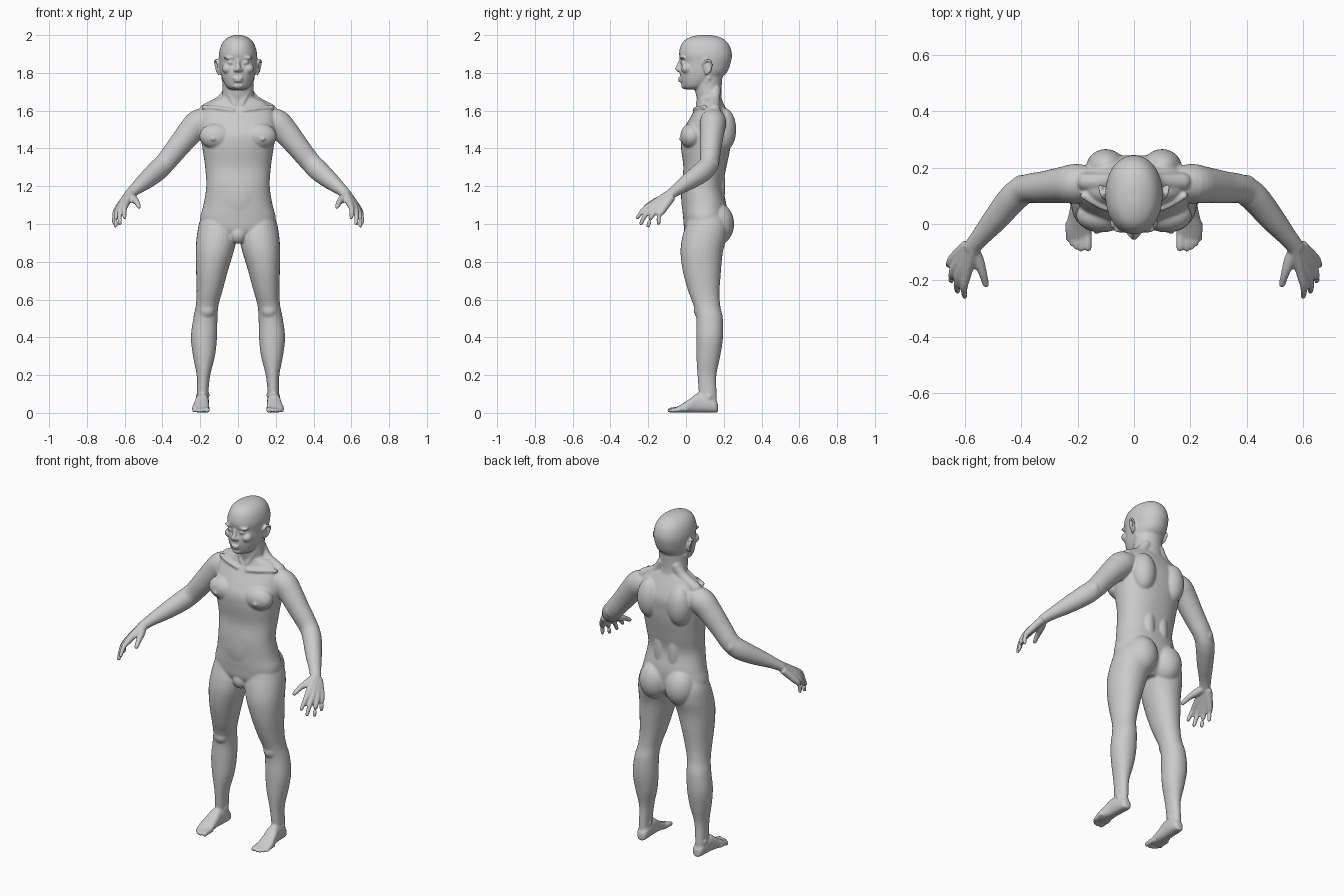
import bpy, bmesh, math
from mathutils import Vector, Matrix

bm = bmesh.new()
X, Y, Z = Vector((1, 0, 0)), Vector((0, 1, 0)), Vector((0, 0, 1))


def spline(pts, steps):
    """Catmull-Rom interpolation of tuples of any length."""
    p = [pts[0]] + list(pts) + [pts[-1]]
    out = []
    for i in range(1, len(p) - 2):
        for k in range(steps):
            t = k / steps
            out.append([0.5 * (2 * b + (c - a) * t + (2 * a - 5 * b + 4 * c - d) * t * t
                               + (3 * b - a - 3 * c + d) * t ** 3)
                        for a, b, c, d in zip(p[i - 1], p[i], p[i + 1], p[i + 2])])
    return out + [list(pts[-1])]


def loft(pts, frame=None, power=2.0, both=False, steps=4, n=28):
    """Skin rings (x, y, z, r1, r2); fixed frame, or one following the path."""
    rings = spline(pts, steps)
    for s in ((1, -1) if both else (1,)):
        loops = []
        for i, (x, y, z, r1, r2) in enumerate(rings):
            if frame:
                u, v = frame
            else:
                a, b = rings[max(i - 1, 0)], rings[min(i + 1, len(rings) - 1)]
                t = (Vector(b[:3]) - Vector(a[:3])).normalized()
                u = t.cross(Z if abs(t.z) < 0.95 else Y).normalized()
                v = u.cross(t)
            loop = []
            for k in range(n):
                c, d = math.cos(math.tau * k / n), math.sin(math.tau * k / n)
                c = math.copysign(abs(c) ** (2 / power), c)
                d = math.copysign(abs(d) ** (2 / power), d)
                q = Vector((x, y, z)) + u * c * r1 + v * d * r2
                loop.append(bm.verts.new((q.x * s, q.y, q.z)))
            loops.append(loop)
        faces = [bm.faces.new(loops[0]), bm.faces.new(loops[-1])]
        for a, b in zip(loops, loops[1:]):
            faces += [bm.faces.new((a[k], a[(k + 1) % n], b[(k + 1) % n], b[k])) for k in range(n)]
        bmesh.ops.recalc_face_normals(bm, faces=faces)


def blob(c, r, both=True):
    for s in ((1, -1) if both else (1,)):
        m = Matrix.Translation((c[0] * s, c[1], c[2])) @ Matrix.Diagonal((*r, 1))
        bmesh.ops.create_uvsphere(bm, u_segments=24, v_segments=16, radius=1, matrix=m)


def limb(pts, **kw):
    """Round tube (x, y, z, r) with a rounded tip, on both sides."""
    loft([(x, y, z, r, r) for x, y, z, r in pts], both=True, n=16, **kw)
    blob(pts[-1][:3], (pts[-1][3],) * 3)


# torso: z, centre y, half width, half depth
torso = [(.91, .10, .07, .06), (.96, .10, .18, .105), (1.03, .10, .20, .115), (1.1, .097, .183, .117),
         (1.2, .087, .168, .11), (1.3, .1, .174, .114), (1.4, .104, .188, .13), (1.47, .108, .2, .133),
         (1.53, .123, .205, .12), (1.59, .13, .195, .092), (1.64, .13, .15, .068), (1.67, .125, .09, .06)]
loft([(0, cy, z, rx, ry) for z, cy, rx, ry in torso], (X, Y), 2.25, n=48)
blob((.085, .165, 1.0), (.09, .09, .112))          # buttocks
blob((.115, .03, 1.465), (.09, .06, .068))         # chest
blob((.132, -.027, 1.45), (.011, .01, .011))       # nipples
blob((.1, .2, 1.5), (.07, .066, .115))             # shoulder blades
blob((.045, .165, 1.2), (.042, .043, .15))         # lower back
blob((0, .01, 1.15), (.1, .036, .13), False)       # belly
blob((0, .025, .945), (.045, .04, .05), False)     # groin
limb([(.022, .045, 1.6, .012), (.1, .056, 1.612, .011), (.18, .1, 1.617, .012)])  # collarbones

# neck with side muscles and shoulder slopes
loft([(0, .13, 1.58, .09, .07), (0, .125, 1.65, .085, .066), (0, .118, 1.71, .082, .07),
      (0, .12, 1.8, .08, .075)], (X, Y))
limb([(.075, .125, 1.78, .016), (.055, .085, 1.71, .015), (.018, .062, 1.63, .012)])
limb([(.04, .155, 1.72, .03), (.085, .15, 1.655, .03), (.17, .15, 1.605, .032)])

# head: z, front y, back y, half width
head = [(1.712, .0, .08, .035), (1.725, -.015, .11, .06), (1.76, -.027, .165, .08), (1.8, -.033, .215, .092),
        (1.855, -.027, .237, .099), (1.9, -.037, .243, .101), (1.945, -.027, .23, .09),
        (1.975, -.005, .205, .07), (1.992, .03, .17, .043), (2.0, .07, .13, .018)]
loft([(0, (f + b) / 2, z, w, (b - f) / 2) for z, f, b, w in head], (X, Y), 2.1, n=48)
loft([(0, -.022, 1.875, .01, .012), (0, -.034, 1.845, .011, .014), (0, -.042, 1.818, .015, .016),
      (0, -.032, 1.805, .012, .012)], (X, Y))      # nose
blob((.014, -.034, 1.815), (.011, .014, .01))      # nostrils
blob((.04, -.012, 1.855), (.018, .018, .013))      # eyes
blob((.042, -.016, 1.88), (.034, .017, .009))      # brows
blob((.055, .004, 1.822), (.03, .029, .026))       # cheeks
blob((0, -.029, 1.771), (.027, .014, .006), False)  # lips
blob((0, -.027, 1.757), (.023, .014, .007), False)
blob((0, -.004, 1.732), (.03, .023, .018), False)  # chin
blob((.102, .113, 1.828), (.01, .02, .036))        # ears
limb([(.1, .095, 1.835, .006), (.11, .094, 1.857, .007), (.118, .115, 1.868, .007),
      (.12, .134, 1.85, .007), (.113, .128, 1.815, .007), (.102, .106, 1.793, .007)])

# arms
loft([(.15, .145, 1.55, .06, .062), (.205, .143, 1.535, .07, .073), (.255, .138, 1.485, .064, .068),
      (.32, .13, 1.405, .057, .06), (.385, .123, 1.325, .051, .055), (.43, .09, 1.28, .052, .056),
      (.49, .018, 1.228, .045, .046), (.545, -.047, 1.183, .034, .032), (.58, -.09, 1.15, .03, .025)],
     both=True)
blob((.4, .14, 1.315), (.034, .034, .04))          # elbows

# hands: knuckle and tip of each finger, sharing the wrist
fingers = [((.592, -.172, 1.108), (.600, -.256, 1.035)), ((.614, -.168, 1.092), (.626, -.238, 1.003)),
           ((.631, -.15, 1.08), (.648, -.2, .99)), ((.64, -.122, 1.075), (.656, -.145, 1.005))]
for i, (k, t) in enumerate(fingers):
    mid = [(a + b) / 2 + d for a, b, d in zip(k, t, (.006, -.008, .006))]
    start = (.57 + .007 * i, -.088 + .004 * i, 1.16 - .006 * i)
    limb([(*start, .022), (*k, .0185), (*mid, .0135), (*t, .0105)])
limb([(.572, -.085, 1.152, .022), (.552, -.13, 1.132, .021), (.536, -.175, 1.115, .0155),
      (.525, -.214, 1.092, .012)])                 # thumbs

# legs: z, centre x, centre y, half width, half depth
leg = [(.03, .188, .118, .031, .046), (.1, .187, .115, .03, .047), (.2, .183, .111, .036, .05),
       (.3, .18, .118, .058, .063), (.4, .18, .125, .069, .071), (.5, .173, .125, .064, .07),
       (.57, .163, .11, .06, .071), (.65, .15, .094, .069, .084), (.75, .138, .084, .084, .101),
       (.85, .124, .083, .1, .112), (.93, .112, .098, .107, .118), (1.0, .105, .11, .102, .11),
       (1.06, .1, .105, .085, .09)]
loft([(cx, cy, z, rx, ry) for z, cx, cy, rx, ry in leg], (X, Y), 2.1, both=True)
blob((.165, .073, .545), (.042, .032, .045))       # knees
blob((.213, .122, .085), (.011, .016, .016))       # ankles
blob((.161, .112, .095), (.011, .016, .016))

# feet: y, centre x, half width, height
foot = [(.17, .185, .015, .045), (.155, .185, .03, .065), (.11, .187, .035, .09), (.06, .19, .036, .1),
        (.02, .194, .041, .072), (-.02, .197, .046, .046), (-.05, .196, .042, .028)]
loft([(cx, y, h / 2 + .002, w, h / 2) for y, cx, w, h in foot], (X, Z), 2.5, both=True)
limb([(.166, -.02, .018, .017), (.164, -.06, .017, .015), (.163, -.084, .014, .0135)])
for x, tip in ((.187, -.09), (.204, -.083), (.22, -.07), (.233, -.052)):
    limb([(x, tip + .06, .02, .011), (x, tip + .025, .018, .0095), (x, tip, .0105, .0095)])

# fuse everything into one smooth skin
mesh = bpy.data.meshes.new("body")
bm.to_mesh(mesh)
bm.free()
body = bpy.data.objects.new("body", mesh)
bpy.context.collection.objects.link(body)
remesh = body.modifiers.new("fuse", 'REMESH')
remesh.mode = 'VOXEL'
remesh.voxel_size = .0055
remesh.use_smooth_shade = True
soften = body.modifiers.new("soften", 'SMOOTH')
soften.factor = .5
soften.iterations = 6
